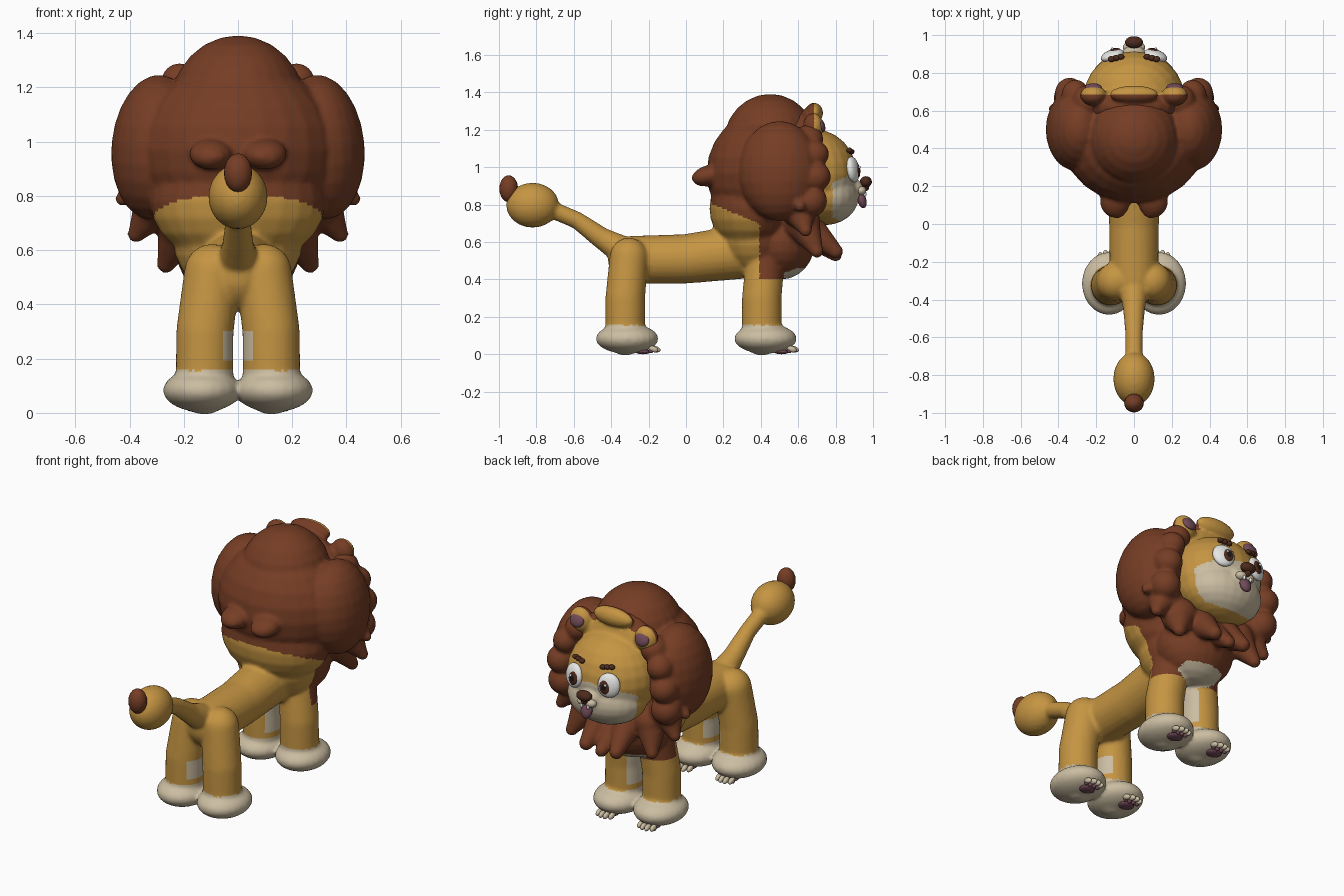
import bpy, bmesh, math
from mathutils import Vector, Matrix, Euler

if "Cube" in bpy.data.objects:
    bpy.data.objects.remove(bpy.data.objects["Cube"])


def material(name, rgb):
    m = bpy.data.materials.new(name)
    m.diffuse_color = (*rgb, 1)
    m.use_nodes = True
    m.node_tree.nodes["Principled BSDF"].inputs["Base Color"].default_value = m.diffuse_color
    return m


GOLD = material("golden fur", (0.56, 0.30, 0.055))
BROWN = material("mane brown", (0.18, 0.047, 0.018))
CREAM = material("cream fur", (0.60, 0.51, 0.36))
MAUVE = material("mauve skin", (0.17, 0.07, 0.10))
DARK = material("dark brown", (0.075, 0.024, 0.012))
WHITE = material("eye white", (0.85, 0.85, 0.83))
BLACK = material("pupil black", (0.01, 0.008, 0.008))


def blob(bm, c, r, rot=(0, 0, 0), seg=24):
    mat = Matrix.Translation(c) @ Euler([math.radians(a) for a in rot]).to_matrix().to_4x4() @ Matrix.Diagonal((*r, 1))
    bmesh.ops.create_uvsphere(bm, u_segments=seg, v_segments=seg // 2, radius=1, matrix=mat)


def pair(bm, c, r, rot=(0, 0, 0), seg=24):
    blob(bm, c, r, rot, seg)
    blob(bm, (-c[0], c[1], c[2]), r, (rot[0], -rot[1], -rot[2]), seg)


def tube(bm, pts):
    """Chain of tapered segments through (x, y, z, radius) points."""
    for p in pts:
        blob(bm, p[:3], (p[3],) * 3)
    for a, b in zip(pts, pts[1:]):
        va, vb = Vector(a[:3]), Vector(b[:3])
        d = vb - va
        mat = Matrix.Translation((va + vb) / 2) @ d.to_track_quat('Z', 'Y').to_matrix().to_4x4()
        bmesh.ops.create_cone(bm, cap_ends=True, segments=24, radius1=a[3], radius2=b[3],
                              depth=d.length, matrix=mat)


def mirror_tube(bm, pts):
    for s in (1, -1):
        tube(bm, [(s * p[0], *p[1:]) for p in pts])


def finish(name, bm, mats, rule=None, voxel=0, smooth=0):
    me = bpy.data.meshes.new(name)
    bm.to_mesh(me)
    bm.free()
    ob = bpy.data.objects.new(name, me)
    bpy.context.collection.objects.link(ob)
    bpy.context.view_layer.objects.active = ob
    if voxel:
        mod = ob.modifiers.new("fuse", 'REMESH')
        mod.mode = 'VOXEL'
        mod.voxel_size = voxel
        bpy.ops.object.modifier_apply(modifier=mod.name)
        mod = ob.modifiers.new("soften", 'SMOOTH')
        mod.factor = 0.5
        mod.iterations = smooth
        bpy.ops.object.modifier_apply(modifier=mod.name)
    me = ob.data
    me.materials.clear()
    for m in mats:
        me.materials.append(m)
    for p in me.polygons:
        p.use_smooth = True
        p.material_index = rule(p.center, p.normal) if rule else 0
    return ob


# ---- body, legs, feet, neck, tail and mane fused into one skin
LEGS = ((-0.325, -0.315), (0.405, 0.425))  # leg y, foot y
bm = bmesh.new()
tube(bm, [(0, -0.29, 0.505, 0.128), (0, 0.0, 0.51, 0.132), (0, 0.32, 0.55, 0.145)])
for ly, fy in LEGS:
    mirror_tube(bm, [(0.124, ly, 0.1, 0.106), (0.122, ly, 0.3, 0.106), (0.095, ly + 0.02, 0.52, 0.103)])
    pair(bm, (0.132, fy, 0.083), (0.145, 0.168, 0.08))
# tail
tube(bm, [(0, -0.33, 0.55, 0.08), (0, -0.45, 0.62, 0.058), (0, -0.58, 0.715, 0.046), (0, -0.72, 0.775, 0.046)])
blob(bm, (0, -0.82, 0.797), (0.11, 0.142, 0.12))
# neck and chest
blob(bm, (0, 0.36, 0.78), (0.325, 0.235, 0.24))
blob(bm, (0, 0.38, 0.64), (0.24, 0.20, 0.22))
blob(bm, (0, 0.51, 0.60), (0.23, 0.18, 0.20))
# mane mass, crown and side puffs
blob(bm, (0, 0.42, 0.97), (0.37, 0.31, 0.33))
blob(bm, (0, 0.45, 1.13), (0.25, 0.25, 0.262))
pair(bm, (0.305, 0.50, 0.98), (0.162, 0.22, 0.268), (0, -5, 0))
# tufts at the back of the mane
pair(bm, (0.10, 0.12, 0.955), (0.08, 0.09, 0.055), (15, 0, 0))
pair(bm, (0.09, 0.075, 0.945), (0.05, 0.045, 0.035))
# locks around the face
for x, y, z, r, tilt in ((0.25, 0.65, 1.15, 0.075, -30), (0.31, 0.68, 1.07, 0.075, -15),
                         (0.34, 0.69, 0.95, 0.08, 0), (0.34, 0.67, 0.82, 0.085, 10)):
    pair(bm, (x, y, z), (r, 0.085, r), (0, tilt, 0))
# hanging lower locks
mirror_tube(bm, [(0.34, 0.60, 0.84, 0.08), (0.425, 0.61, 0.79, 0.028)])
mirror_tube(bm, [(0.29, 0.60, 0.78, 0.10), (0.375, 0.64, 0.66, 0.033)])
mirror_tube(bm, [(0.20, 0.62, 0.70, 0.10), (0.265, 0.70, 0.55, 0.035)])
mirror_tube(bm, [(0.08, 0.65, 0.68, 0.09), (0.10, 0.80, 0.55, 0.04)])
tube(bm, [(0, 0.64, 0.66, 0.08), (0, 0.80, 0.53, 0.035)])


def fur(c, n):
    if c.z < 0.155:
        return 2
    if c.y > 0.1 and c.z < 0.46 and abs(c.x) < 0.13 and c.y > 0.37 and n.z < -0.5:
        return 2                                         # chest underside
    if c.z < 0.40 and n.x * c.x < 0 and abs(n.x) > 0.65 and abs(c.x) < 0.13:
        top = 0.40 if c.y > 0 else 0.30
        if 0.19 < c.z < top:
            return 2                                     # inner leg patches
    if c.y > -0.1 and (c.z > 0.86 - 0.41 * c.y or (c.y > 0.395 and c.z > 0.40)):
        return 1
    return 0


finish("body_and_mane", bm, [GOLD, BROWN, CREAM], fur, 0.011, 5)

# ---- face with ears, forelock and snout
bm = bmesh.new()
blob(bm, (0, 0.62, 1.05), (0.27, 0.125, 0.26))
blob(bm, (0, 0.68, 0.96), (0.265, 0.235, 0.245))
blob(bm, (0, 0.74, 0.845), (0.235, 0.185, 0.155))
blob(bm, (0, 0.89, 0.885), (0.065, 0.06, 0.055))
blob(bm, (0, 0.685, 1.29), (0.13, 0.048, 0.055))
pair(bm, (0.215, 0.68, 1.215), (0.07, 0.055, 0.075))


def face_fur(c, n):
    if c.y > 0.78 and ((c.z - 0.845) / 0.135) ** 2 + (c.x / 0.27) ** 2 < 1:
        return 2
    return 1 if c.y < 0.685 and c.z > 1.05 else 0


finish("face", bm, [GOLD, BROWN, CREAM], face_fur, 0.01, 4)


def part(name, mat, *blobs, both=False):
    bm = bmesh.new()
    for b in blobs:
        (pair if both else blob)(bm, *b, seg=20)
    finish(name, bm, [mat])


# ---- facial details
part("inner_ears", MAUVE, ((0.215, 0.722, 1.225), (0.045, 0.02, 0.04), (20, 0, 0)), both=True)
part("eyes", WHITE, ((0.115, 0.892, 0.988), (0.064, 0.03, 0.07), (8, 0, -18)), both=True)
part("irises", DARK, ((0.108, 0.912, 0.985), (0.038, 0.016, 0.044), (8, 0, -18)), both=True)
part("pupils", BLACK, ((0.105, 0.921, 0.985), (0.02, 0.01, 0.024), (8, 0, -18)), both=True)
part("eye_glints", WHITE, ((0.115, 0.928, 1.0), (0.008, 0.006, 0.008)), both=True)
part("eyebrows", DARK, *[((0.07 + 0.025 * i, 0.885 - 0.006 * i, 1.083 + 0.004 * i), (0.019, 0.016, 0.014))
                         for i in range(3)], both=True)
part("nose", DARK, ((0, 0.962, 0.922), (0.048, 0.032, 0.03)), ((0, 0.955, 0.895), (0.02, 0.025, 0.025)))
part("lips", CREAM, ((0.025, 0.935, 0.875), (0.034, 0.028, 0.024)), both=True)
part("tongue", MAUVE, ((0, 0.94, 0.825), (0.035, 0.024, 0.045), (15, 0, 0)))
part("teeth", WHITE, ((0.022, 0.957, 0.857), (0.008, 0.008, 0.014)), both=True)

# ---- tail tip
part("tail_tip", BROWN, ((0, -0.948, 0.885), (0.052, 0.05, 0.072)))

# ---- claws and paw pads
for label, (_, fy) in zip(("hind", "front"), LEGS):
    part(label + "_claws", CREAM,
         *[((0.095 + 0.028 * i, fy + 0.14 + 0.012 * (i in (1, 2)), 0.028), (0.014, 0.028, 0.016), (-20, 0, 0))
           for i in range(4)], both=True)
    part(label + "_paw_pads", MAUVE, ((0.138, fy + 0.085, 0.014), (0.045, 0.04, 0.014)),
         *[((0.10 + 0.026 * i, fy + 0.128, 0.018), (0.011, 0.014, 0.012)) for i in range(4)], both=True)
